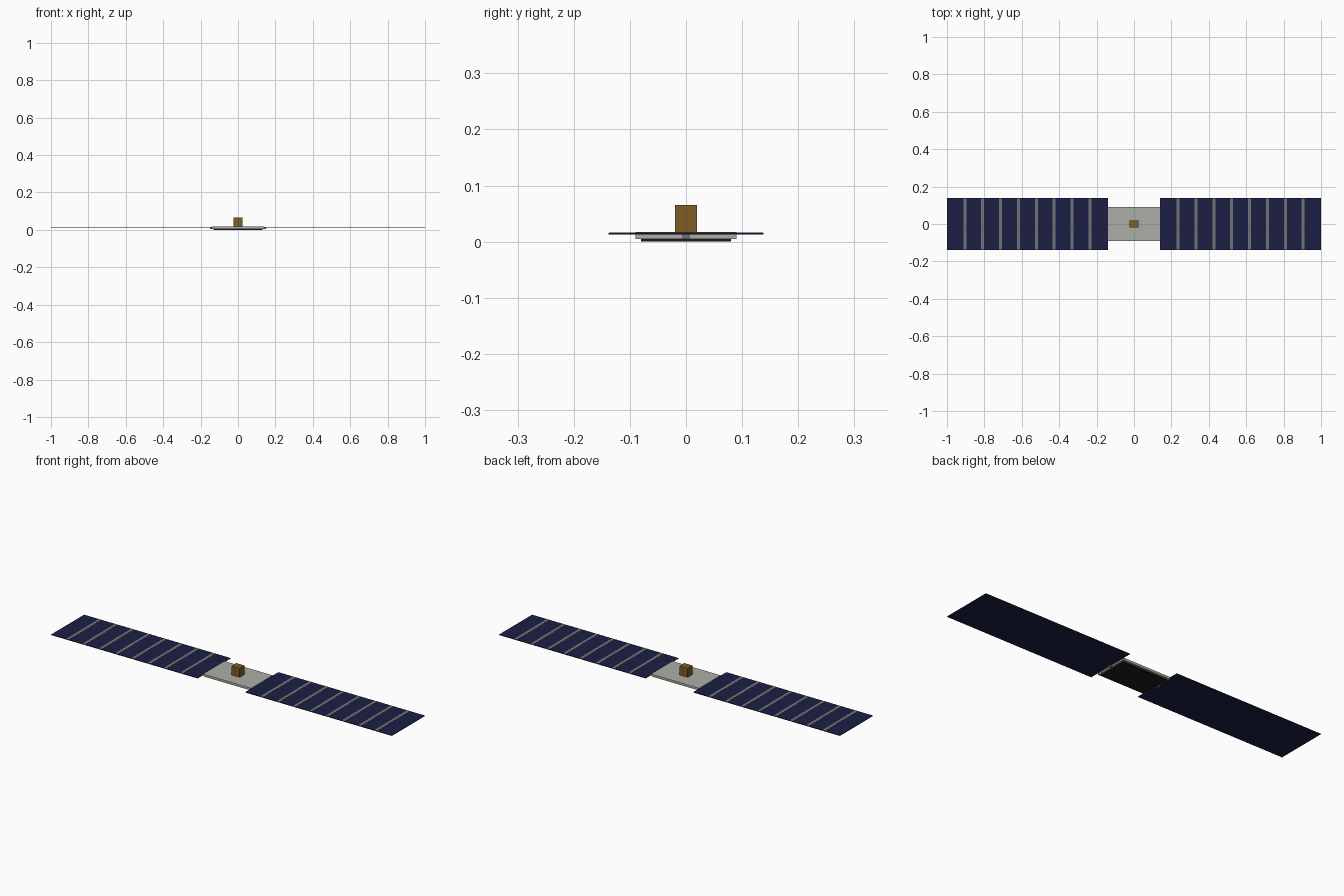
import bpy

if "Cube" in bpy.data.objects:
    bpy.data.objects.remove(bpy.data.objects["Cube"])


def material(name, rgb):
    m = bpy.data.materials.new(name)
    m.diffuse_color = (*rgb, 1)
    m.use_nodes = True
    m.node_tree.nodes["Principled BSDF"].inputs["Base Color"].default_value = m.diffuse_color
    return m


BLUE = material("cell_blue", (0.011, 0.014, 0.06))
GOLD = material("gold_foil", (0.21, 0.11, 0.02))
BLACK = material("black", (0.012, 0.012, 0.012))
SILVER = material("silver", (0.42, 0.42, 0.39))
STEEL = material("steel", (0.17, 0.17, 0.18))


def box(name, x, y, z, mat):
    """Axis-aligned box from (min, max) ranges."""
    ranges = (x, y, z)
    bpy.ops.mesh.primitive_cube_add(size=1, location=[(a + b) / 2 for a, b in ranges])
    ob = bpy.context.object
    ob.name = name
    ob.scale = [abs(b - a) for a, b in ranges]
    bpy.ops.object.transform_apply(location=False, rotation=False, scale=True)
    ob.data.materials.append(mat)
    return ob


# Central body, underside antenna plate and top instrument box
box("body", (-0.14, 0.14), (-0.09, 0.09), (0.005, 0.017), SILVER)
box("antenna_plate", (-0.13, 0.13), (-0.08, 0.08), (0.0, 0.005), BLACK)
box("instrument_box", (-0.024, 0.024), (-0.02, 0.02), (0.017, 0.065), GOLD)

# Solar wings with seam strips and hinge arms, one per side
INNER, OUTER, HALF_W, CELLS = 0.14, 1.0, 0.138, 9
pitch = (OUTER - INNER) / CELLS
for side, s in (("left", -1), ("right", 1)):
    box(f"{side}_solar_panel", (s * INNER, s * OUTER), (-HALF_W, HALF_W), (0.0125, 0.0155), BLUE)
    box(f"{side}_hinge_arm", (s * 0.13, s * 0.15), (-0.006, 0.006), (0.0045, 0.0135), STEEL)
    for i in range(1, CELLS):
        x = s * (INNER + i * pitch)
        box(f"{side}_seam_{i}", (x - 0.008, x + 0.008), (-HALF_W + 0.001, HALF_W - 0.001),
            (0.015, 0.0162), STEEL)
